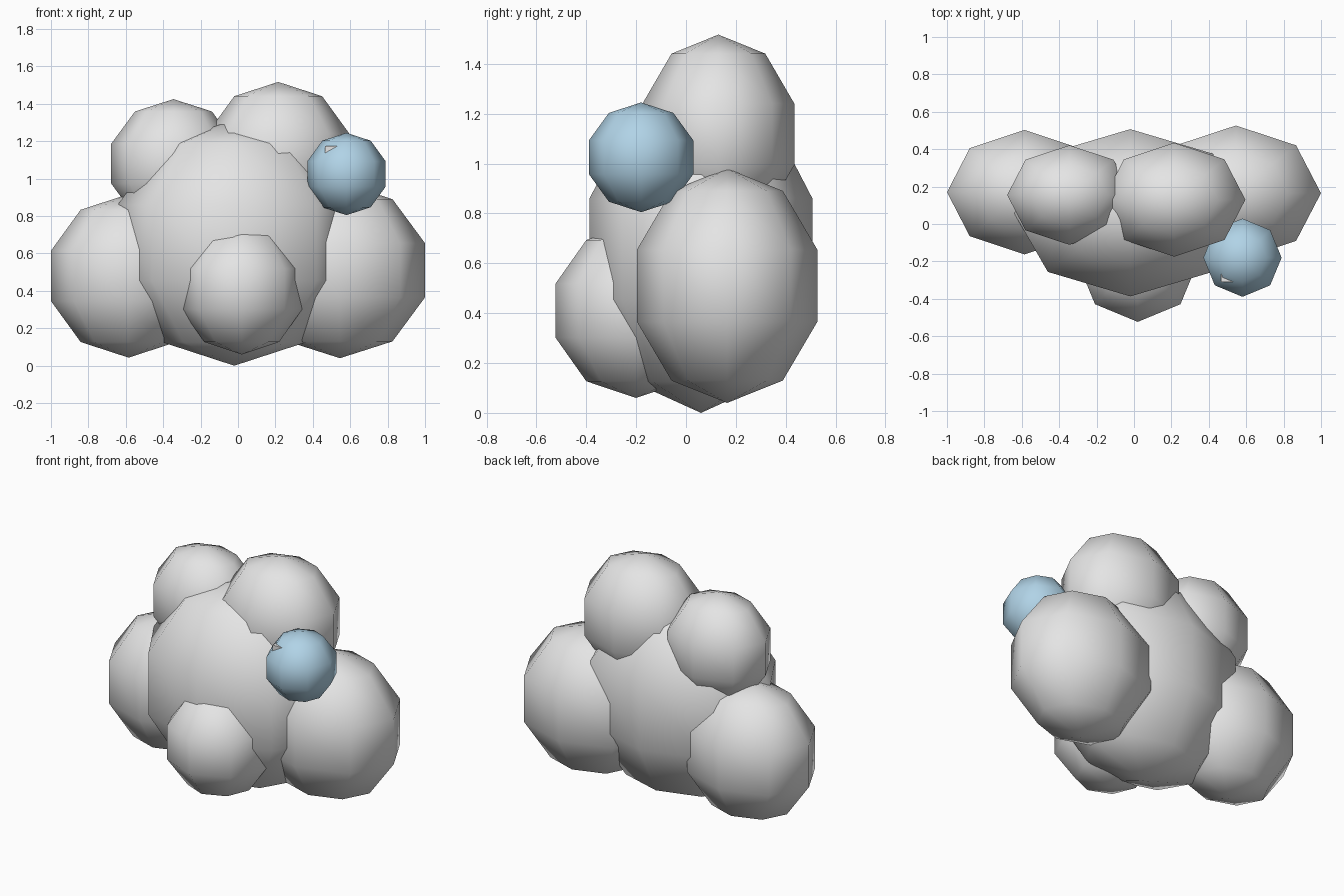
import bpy
import bmesh
from mathutils import Matrix, Vector

default = bpy.data.objects.get("Cube")
if default:
    bpy.data.objects.remove(default, do_unlink=True)


def make_material(name, colour):
    mat = bpy.data.materials.new(name)
    mat.use_nodes = True
    mat.diffuse_color = (*colour, 1)
    mat.node_tree.nodes["Principled BSDF"].inputs["Base Color"].default_value = (*colour, 1)
    return mat


def finish(name, bm, mat, smooth):
    mesh = bpy.data.meshes.new(name)
    for face in bm.faces:
        face.smooth = smooth
    bm.to_mesh(mesh)
    bm.free()
    mesh.materials.append(mat)
    obj = bpy.data.objects.new(name, mesh)
    bpy.context.collection.objects.link(obj)
    return obj


def puff(name, centre, radii, mat):
    """Low-poly ball: eight segments round, five bands high."""
    bm = bmesh.new()
    matrix = Matrix.Translation(centre) @ Matrix.Diagonal((*radii, 1))
    bmesh.ops.create_uvsphere(bm, u_segments=8, v_segments=5, radius=1, matrix=matrix)
    return finish(name, bm, mat, True)


def box(name, low, high, mat):
    low, high = Vector(low), Vector(high)
    bm = bmesh.new()
    matrix = Matrix.Translation((low + high) / 2) @ Matrix.Diagonal((*(high - low), 1))
    bmesh.ops.create_cube(bm, size=1, matrix=matrix)
    return finish(name, bm, mat, False)


cloud_grey = make_material("cloud grey", (0.78, 0.78, 0.78))
sky_blue = make_material("sky blue", (0.45, 0.67, 0.82))

# Cloud body
puff("main_puff", (-0.02, 0.06, 0.657), (0.655, 0.47, 0.657), cloud_grey)
puff("left_puff", (0.545, 0.165, 0.51), (0.478, 0.38, 0.47), cloud_grey)
puff("right_puff", (-0.585, 0.17, 0.48), (0.436, 0.35, 0.437), cloud_grey)
puff("upper_left_puff", (0.215, 0.13, 1.117), (0.4, 0.32, 0.4), cloud_grey)
puff("upper_right_puff", (-0.345, 0.155, 1.08), (0.35, 0.28, 0.345), cloud_grey)
puff("front_puff", (0.02, -0.2, 0.41), (0.34, 0.34, 0.35), cloud_grey)

# Blue ball with a small pale corner showing through it
puff("blue_ball", (0.58, -0.18, 1.025), (0.22, 0.22, 0.22), sky_blue)
box("ball_highlight", (0.465, -0.31, 1.08), (0.565, -0.21, 1.175), cloud_grey)
